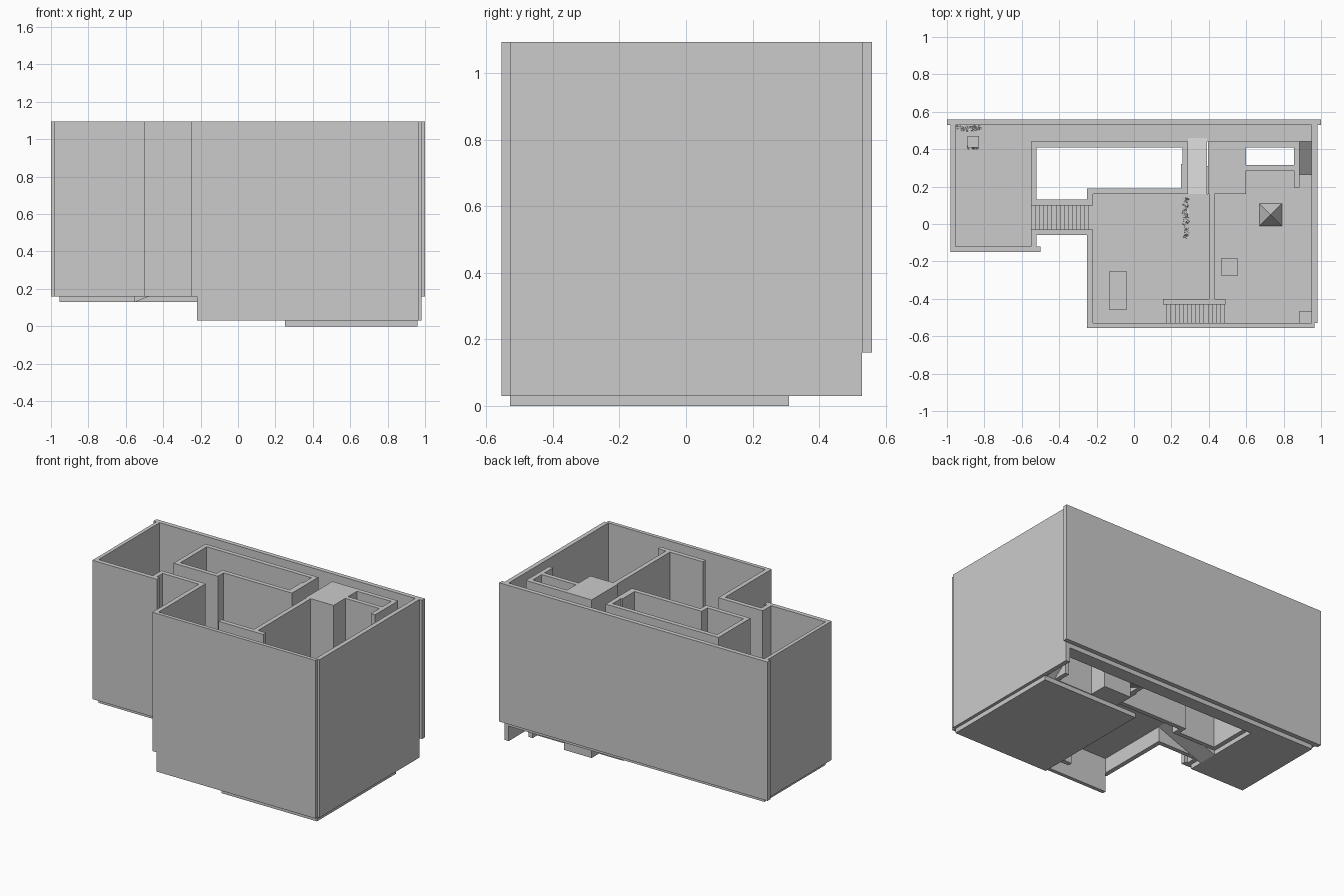
import bpy, bmesh, random
from mathutils import Vector

if "Cube" in bpy.data.objects:
    bpy.data.objects.remove(bpy.data.objects["Cube"])

random.seed(4)
TOP = 1.095      # wall top
LOW, MID, HIGH = 0.03, 0.16, 0.29   # the three floor levels
T = 0.03         # slab thickness


def finish(name, bm):
    bmesh.ops.recalc_face_normals(bm, faces=bm.faces)
    me = bpy.data.meshes.new(name)
    bm.to_mesh(me)
    bm.free()
    ob = bpy.data.objects.new(name, me)
    bpy.context.collection.objects.link(ob)
    return ob


def box(name, x0, x1, y0, y1, z0, z1):
    bm = bmesh.new()
    bmesh.ops.create_cube(bm, size=1)
    for v in bm.verts:
        v.co = Vector(((x0 + x1) / 2 + v.co.x * (x1 - x0),
                       (y0 + y1) / 2 + v.co.y * (y1 - y0),
                       (z0 + z1) / 2 + v.co.z * (z1 - z0)))
    return finish(name, bm)


def wall(name, x0, x1, y0, y1, base=MID):
    return box(name, x0, x1, y0, y1, base, TOP)


def floor(name, x0, x1, y0, y1, level):
    return box(name, x0, x1, y0, y1, level - T, level)


def prism(name, profile, a, b, along):
    """Extrude a (distance, height) profile; it runs in x or y as given by along."""
    bm = bmesh.new()
    place = (lambda d, z: (d, a, z)) if along == 'x' else (lambda d, z: (a, d, z))
    face = bm.faces.new([bm.verts.new(place(d, z)) for d, z in profile])
    ext = bmesh.ops.extrude_face_region(bm, geom=[face])
    move = (0, b - a, 0) if along == 'x' else (b - a, 0, 0)
    bmesh.ops.translate(bm, vec=move,
                        verts=[g for g in ext['geom'] if isinstance(g, bmesh.types.BMVert)])
    return finish(name, bm)


def stairs(name, x0, x1, z0, z1, y0, y1, n=15):
    # saw-tooth top with a slanted underside, climbing from (x0, z0) to (x1, z1)
    dx, dz = (x1 - x0) / n, (z1 - z0) / n
    pts = [(x0, z0)]
    for i in range(n):
        pts += [(x0 + i * dx, z0 + (i + 1) * dz), (x0 + (i + 1) * dx, z0 + (i + 1) * dz)]
    pts += [(x1, z1 - T), (x0, z0 - T)]
    prism(name, pts, y0, y1, 'x')


def ramp(name, y0, z0, y1, z1, x0, x1):
    prism(name, [(y0, z0), (y1, z1), (y1, z1 - T), (y0, z0 - T)], x0, x1, 'y')


def litter(name, x0, x1, y0, y1, z, count):
    # ragged strip of tiny shards
    bm = bmesh.new()
    for _ in range(count):
        c = Vector((random.uniform(x0, x1), random.uniform(y0, y1), z))
        r = lambda: random.uniform(-0.012, 0.012)
        bm.faces.new([bm.verts.new(c + Vector((r(), r(), abs(r())))) for _ in range(3)])
    finish(name, bm)


# outer walls
wall("back_wall", -1, 1, 0.53, 0.56)
wall("left_wall", -0.98, -0.955, -0.15, 0.53)
wall("left_room_front_wall", -0.98, -0.5, -0.15, -0.12)
wall("left_room_side_wall", -0.55, -0.52, -0.12, -0.03)
wall("right_wall", 0.95, 0.98, -0.53, 0.53, LOW)
wall("front_wall", -0.25, 0.965, -0.555, -0.53)
box("front_wall_base", -0.22, 0.965, -0.555, -0.53, LOW, MID)
wall("middle_room_left_wall", -0.25, -0.22, -0.53, -0.03)

# walls around the left stairs and the large shaft
wall("stair_front_wall", -0.52, -0.25, -0.06, -0.03)
wall("stair_back_wall", -0.55, -0.22, 0.10, 0.13)
wall("stair_corner_wall", -0.25, -0.22, 0.13, 0.19)
wall("middle_room_back_wall", -0.22, 0.29, 0.16, 0.19)
wall("shaft_left_wall", -0.55, -0.52, 0.13, 0.44)
wall("shaft_back_wall", -0.52, 0.29, 0.41, 0.44)
wall("shaft_right_wall", 0.26, 0.29, 0.19, 0.41)
wall("shaft_right_pier", 0.25, 0.26, 0.19, 0.32)

# solid core, small shaft and the divider walls
wall("core_block", 0.395, 0.60, 0.16, 0.44, LOW)
wall("small_shaft_back_wall", 0.60, 0.885, 0.41, 0.44)
wall("small_shaft_front_wall", 0.60, 0.855, 0.285, 0.315, LOW)
wall("small_shaft_right_wall", 0.855, 0.885, 0.195, 0.41, LOW)
wall("hall_divider", 0.40, 0.43, -0.40, 0.16, LOW)
wall("stair_divider", 0.155, 0.49, -0.43, -0.40, LOW)

# floors
floor("left_room_floor", -0.955, -0.55, -0.12, 0.53, MID)
floor("back_hall_floor", -0.55, 0.95, 0.44, 0.53, MID)
floor("middle_room_floor", -0.22, 0.155, -0.53, 0.16, HIGH)
floor("hall_floor", 0.155, 0.40, -0.40, 0.16, HIGH)
floor("right_room_floor", 0.25, 0.96, -0.53, 0.31, LOW)

# stairs and ramps between levels
stairs("left_stairs", -0.55, -0.22, MID, HIGH, -0.03, 0.10)
stairs("right_stairs", 0.485, 0.155, LOW, HIGH, -0.53, -0.43)
ramp("hall_ramp", 0.16, HIGH, 0.46, MID, 0.29, 0.39)
ramp("right_ramp", 0.265, LOW, 0.44, MID, 0.885, 0.95)

# crates and props
box("middle_room_crate", -0.13, -0.04, -0.46, -0.25, HIGH, HIGH + 0.08)
box("right_room_crate", 0.465, 0.555, -0.275, -0.185, LOW, LOW + 0.09)
box("corner_crate", 0.885, 0.95, -0.53, -0.465, LOW, LOW + 0.065)
box("left_room_crate", -0.89, -0.83, 0.41, 0.47, MID, MID + 0.06)

# four-sided pyramid
bm = bmesh.new()
base = [bm.verts.new((x, y, LOW)) for x, y in ((0.67, -0.01), (0.79, -0.01), (0.79, 0.11), (0.67, 0.11))]
tip = bm.verts.new((0.73, 0.05, LOW + 0.10))
bm.faces.new(base)
for i in range(4):
    bm.faces.new((base[i], base[(i + 1) % 4], tip))
finish("pyramid", bm)

# small debris strips
litter("corner_debris", -0.95, -0.82, 0.505, 0.525, MID, 90)
litter("hall_debris", 0.265, 0.29, -0.08, 0.14, HIGH, 130)
litter("crate_debris", -0.89, -0.83, 0.405, 0.41, MID, 20)
